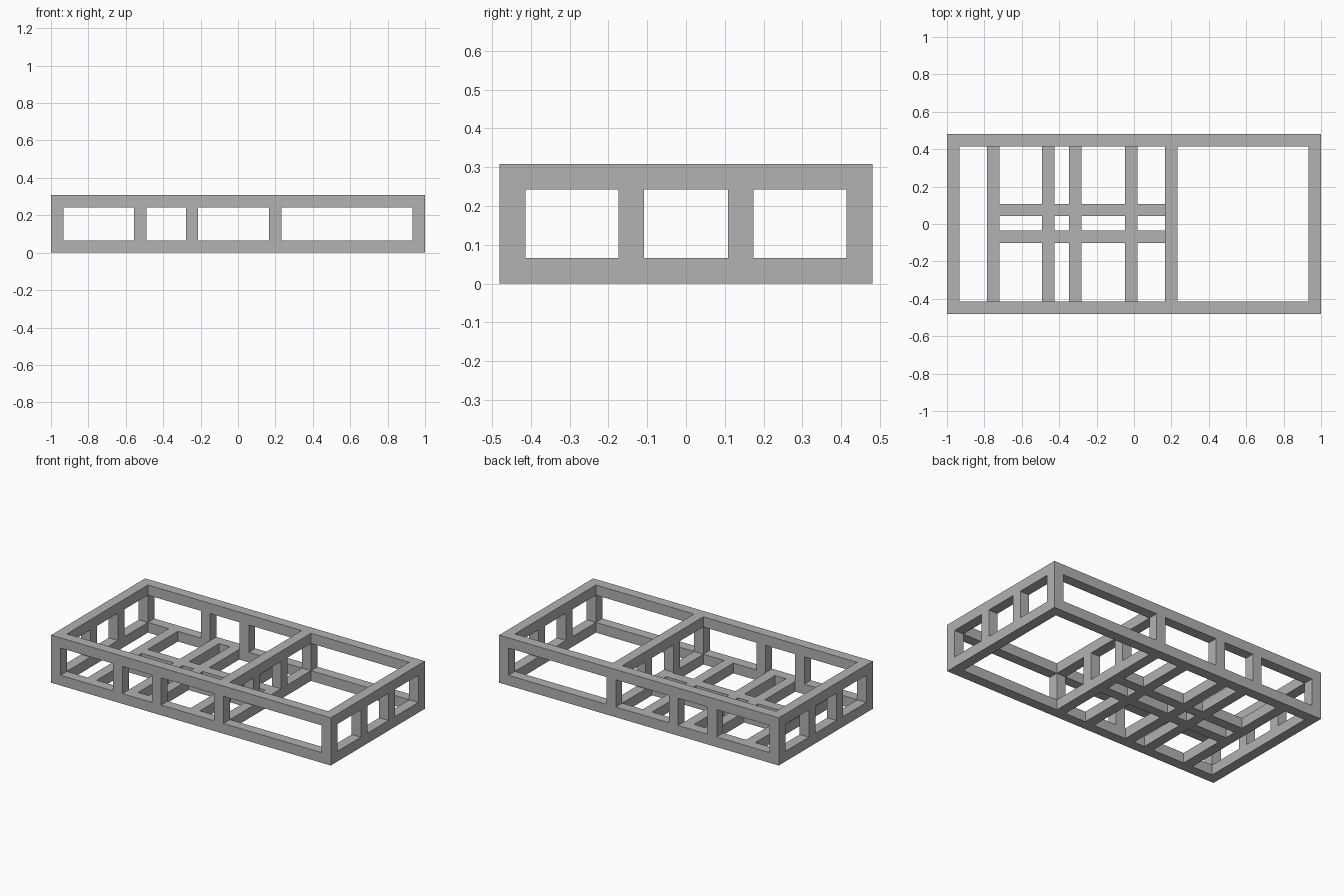
import bpy

cube = bpy.data.objects.get("Cube")
if cube:
    bpy.data.objects.remove(cube, do_unlink=True)

# Overall size and square beam width
X, Y, H, T = 1.0, 0.48, 0.308, 0.066
XI, YI = X - T, Y - T

steel = bpy.data.materials.new("frame_grey")
steel.use_nodes = True
GREY = (0.445, 0.445, 0.445, 1)
steel.diffuse_color = GREY
steel.node_tree.nodes["Principled BSDF"].inputs["Base Color"].default_value = GREY


def beam(name, x, y, z):
    """Square-edged bar spanning the given (low, high) ranges."""
    spans = (x, y, z)
    bpy.ops.mesh.primitive_cube_add(size=1, location=[(a + b) / 2 for a, b in spans])
    ob = bpy.context.object
    ob.name = name
    ob.scale = [b - a for a, b in spans]
    bpy.ops.object.transform_apply(location=False, rotation=False, scale=True)
    ob.data.materials.append(steel)


def wide(centre):
    return (centre - T / 2, centre + T / 2)


LOW, HIGH, GAP = (0, T), (H - T, H), (T, H - T)
MID = 0.199
ENDS = {"right_end": -X + T / 2, "middle": MID, "left_end": X - T / 2}

# Long side rails, full length
for side, y in (("front", -Y + T / 2), ("back", Y - T / 2)):
    beam(side + "_lower_rail", (-X, X), wide(y), LOW)
    beam(side + "_upper_rail", (-X, X), wide(y), HIGH)
    # Uprights along each side, corners included
    for x in (*ENDS.values(), -0.523, -0.246):
        beam(side + "_post", wide(x), wide(y), GAP)

# Three cross frames with a pair of inner uprights each
for name, x in ENDS.items():
    beam(name + "_lower_beam", wide(x), (-YI, YI), LOW)
    beam(name + "_upper_beam", wide(x), (-YI, YI), HIGH)
    for y in (-0.141, 0.141):
        beam(name + "_post", wide(x), wide(y), GAP)

# Floor cross members
joists = (-0.753, -0.458, -0.315, -0.015)
for x in joists:
    beam("floor_joist", wide(x), (-YI, YI), LOW)

# Short floor stringers fitted between neighbouring cross members
stops = (*joists, MID)
for a, b in zip(stops, stops[1:]):
    for y in (-0.068, 0.075):
        beam("floor_stringer", (a + T / 2, b - T / 2), wide(y), LOW)
